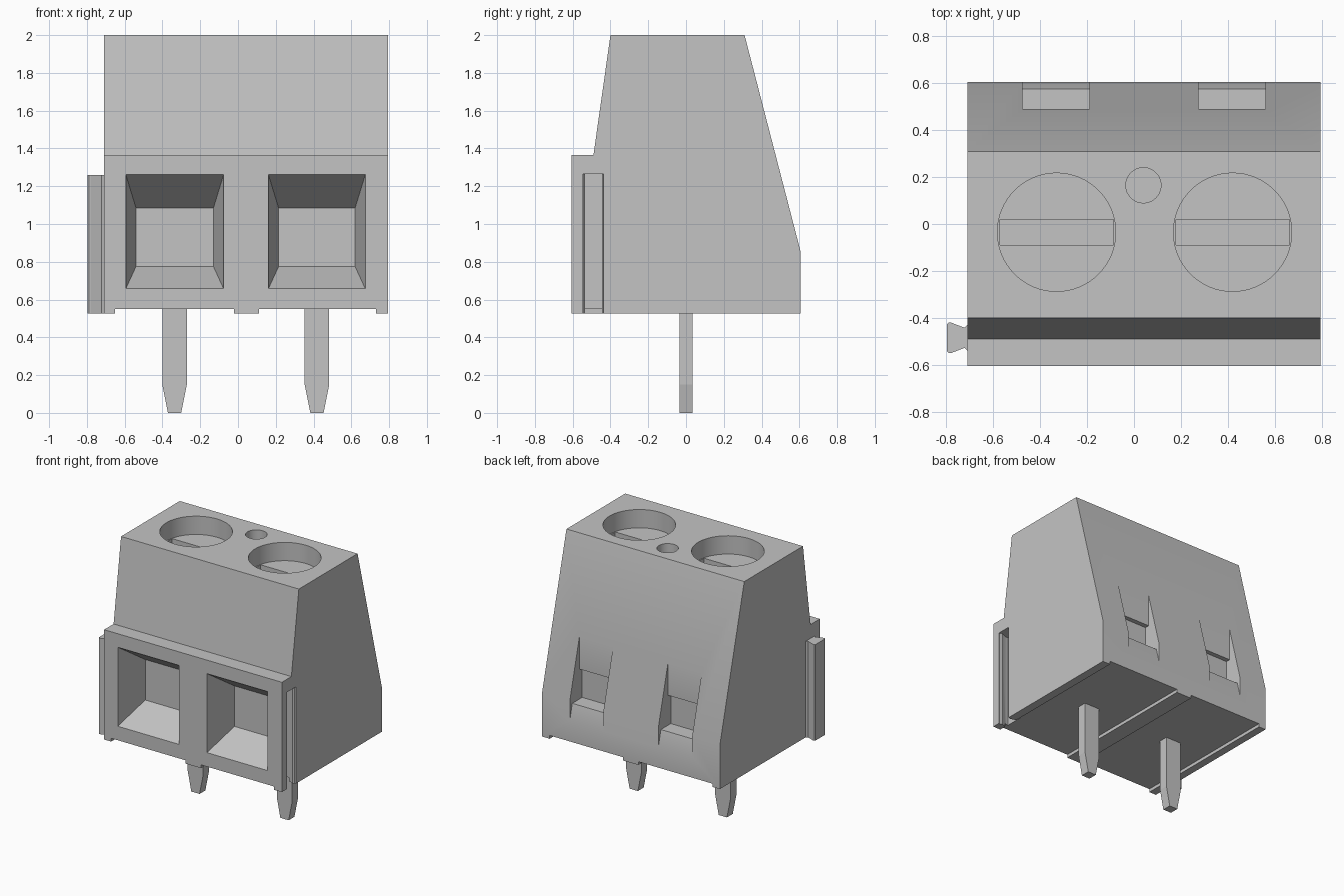
import bpy
import bmesh
import math
from mathutils import Matrix, Vector

cube = bpy.data.objects.get("Cube")
if cube:
    bpy.data.objects.remove(cube, do_unlink=True)

grey = bpy.data.materials.new("light_grey_plastic")
grey.use_nodes = True
COLOUR = (0.55, 0.55, 0.55, 1)
grey.diffuse_color = COLOUR
grey.node_tree.nodes["Principled BSDF"].inputs["Base Color"].default_value = COLOUR


def add_object(name, bm):
    bmesh.ops.recalc_face_normals(bm, faces=bm.faces)
    mesh = bpy.data.meshes.new(name)
    bm.to_mesh(mesh)
    bm.free()
    mesh.materials.append(grey)
    obj = bpy.data.objects.new(name, mesh)
    bpy.context.collection.objects.link(obj)
    return obj


def prism(name, outline, axis, start, end):
    """Extrude a 2D outline along x (points y,z), y (points x,z) or z (points x,y)."""
    place = {"x": lambda a, b: (start, a, b),
             "y": lambda a, b: (a, start, b),
             "z": lambda a, b: (a, b, start)}[axis]
    bm = bmesh.new()
    face = bm.faces.new([bm.verts.new(place(a, b)) for a, b in outline])
    new = bmesh.ops.extrude_face_region(bm, geom=[face])["geom"]
    shift = Vector([end - start if axis == k else 0 for k in "xyz"])
    bmesh.ops.translate(bm, vec=shift,
                        verts=[v for v in new if isinstance(v, bmesh.types.BMVert)])
    return add_object(name, bm)


def rect(a0, a1, b0, b1):
    return [(a0, b0), (a1, b0), (a1, b1), (a0, b1)]


def funnel(name, x, bottom, top):
    """Tapered wire opening; the mouth starts just ahead of the front face."""
    bm = bmesh.new()
    rings = []
    for y, t in ((-0.66, -0.05 / 0.26), (-0.35, 1)):
        x0, x1 = x[0] + 0.055 * t, x[1] - 0.055 * t
        z0, z1 = bottom + 0.12 * t, top - 0.18 * t
        rings.append([bm.verts.new((a, y, b)) for a, b in rect(x0, x1, z0, z1)])
    for ring in rings:
        bm.faces.new(ring)
    for i in range(4):
        j = (i + 1) % 4
        bm.faces.new((rings[0][i], rings[0][j], rings[1][j], rings[1][i]))
    return add_object(name, bm)


def hole(name, x, y, radius, bottom):
    bm = bmesh.new()
    bmesh.ops.create_cone(bm, cap_ends=True, segments=64, radius1=radius, radius2=radius,
                          depth=2.2 - bottom,
                          matrix=Matrix.Translation((x, y, (2.2 + bottom) / 2)))
    return add_object(name, bm)


def cut(target, cutter):
    cutter.hide_render = True
    mod = target.modifiers.new("cut", "BOOLEAN")
    mod.operation = "DIFFERENCE"
    mod.solver = "EXACT"
    mod.object = cutter
    bpy.context.view_layer.objects.active = target
    bpy.ops.object.modifier_apply(modifier=mod.name)
    bpy.data.objects.remove(cutter, do_unlink=True)


# Housing: side profile extruded across the width
housing = prism("housing", [(-0.605, 0.525), (0.605, 0.525), (0.605, 0.86), (0.31, 2.0),
                            (-0.40, 2.0), (-0.49, 1.365), (-0.605, 1.365)],
                "x", -0.71, 0.795)

# Shallow channels underneath, leaving three long feet
for x0, x1 in ((-0.65, -0.02), (0.11, 0.73)):
    cut(housing, prism("channel_cutter", rect(x0, x1, 0.4, 0.55), "y", -0.8, 0.8))

# Wire openings in the front
for x in ((-0.595, -0.075), (0.16, 0.675)):
    cut(housing, funnel("opening_cutter", x, 0.655, 1.265))

# Screw wells with slotted floors, and the small test hole
for x in (-0.33, 0.42):
    cut(housing, hole("well_cutter", x, -0.035, 0.252, 1.86))
    cut(housing, prism("slot_cutter", rect(x - 0.242, x + 0.242, -0.09, 0.02), "z", 1.82, 1.9))
cut(housing, hole("test_hole_cutter", 0.04, 0.165, 0.075, 1.8))

# Latch notches in the sloping back
for x0, x1 in ((-0.475, -0.19), (0.275, 0.56)):
    notch = [(0.49, 1.5), (0.49, 1.06), (0.455, 1.06), (0.455, 0.83),
             (0.575, 0.83), (0.605, 0.71), (0.75, 0.71), (0.75, 1.5)]
    cut(housing, prism("notch_cutter", notch, "x", x0, x1))

# Dovetail groove on the left side
groove = [(0.85, -0.545), (0.785, -0.545), (0.775, -0.535), (0.72, -0.555), (0.70, -0.555),
          (0.70, -0.425), (0.72, -0.425), (0.775, -0.445), (0.785, -0.437), (0.85, -0.437)]
cut(housing, prism("groove_cutter", groove, "z", 0.4, 1.265))

# Matching dovetail rail on the right side
half = [(-0.70, 0.065), (-0.71, 0.055), (-0.722, 0.043), (-0.78, 0.065), (-0.79, 0.065),
        (-0.797, 0.058)]
rail = [(x, -0.485 + d) for x, d in half] + [(x, -0.485 - d) for x, d in reversed(half)]
prism("dovetail_rail", rail, "z", 0.525, 1.26)

# Tapered solder pins
for name, x in (("right_pin", -0.336), ("left_pin", 0.418)):
    pin = [(-0.035, 0), (0.035, 0), (0.065, 0.15), (0.065, 0.6), (-0.065, 0.6), (-0.065, 0.15)]
    prism(name, [(x + a, z) for a, z in pin], "y", -0.035, 0.035)

# Smooth the round walls, keep the edges crisp
bpy.ops.object.select_all(action="DESELECT")
housing.select_set(True)
bpy.context.view_layer.objects.active = housing
bpy.ops.object.shade_smooth_by_angle(angle=math.radians(20))
